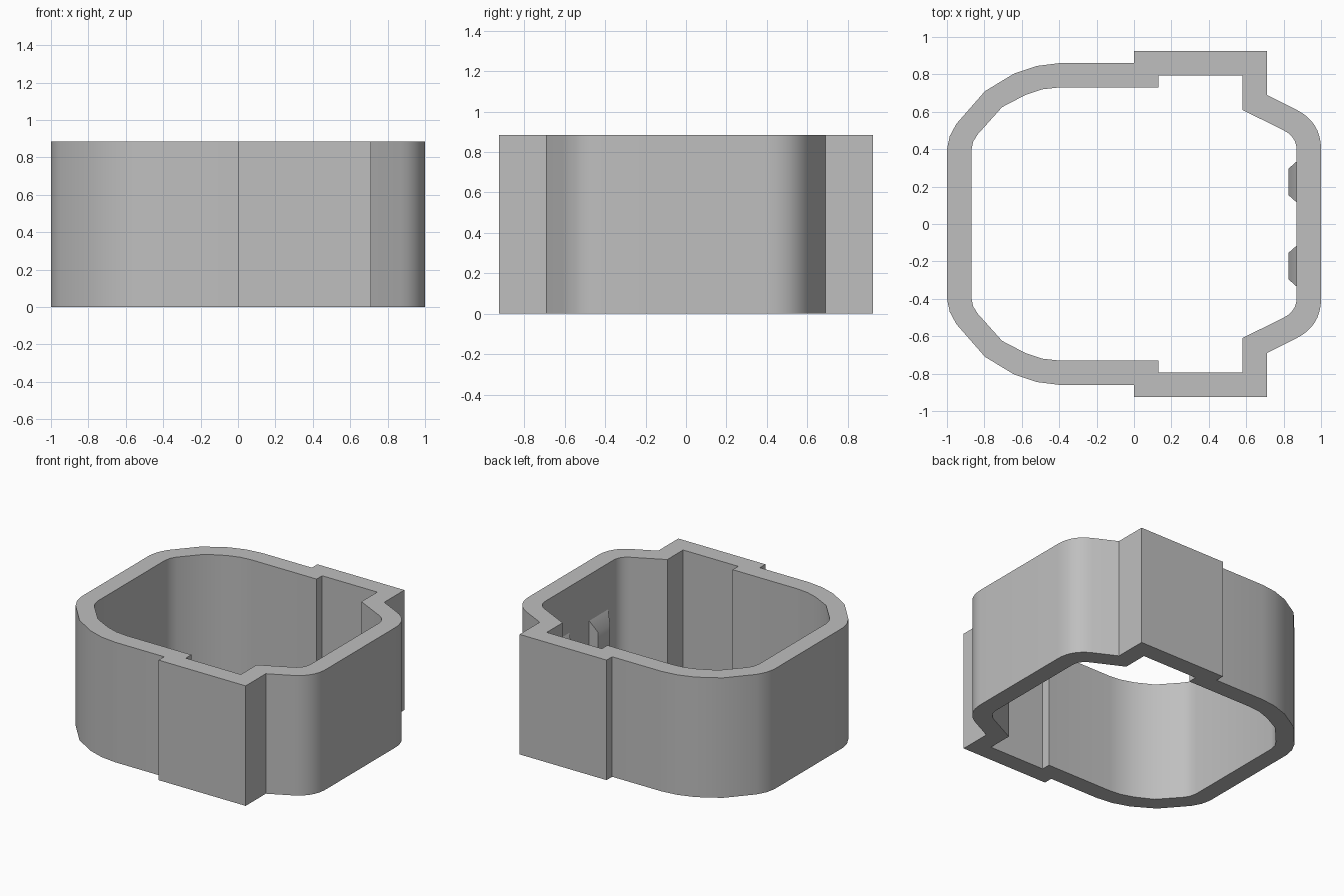
import bpy
import bmesh
from mathutils import Vector

HEIGHT = 0.885

cube = bpy.data.objects.get("Cube")
if cube:
    bpy.data.objects.remove(cube, do_unlink=True)

grey = bpy.data.materials.new("plain grey")
grey.use_nodes = True
colour = (0.52, 0.52, 0.52, 1)
grey.diffuse_color = colour
grey.node_tree.nodes["Principled BSDF"].inputs["Base Color"].default_value = colour


def finish(name, bm):
    """Turn a bmesh into a grey object with smooth curves and sharp edges."""
    bmesh.ops.recalc_face_normals(bm, faces=bm.faces)
    mesh = bpy.data.meshes.new(name)
    bm.to_mesh(mesh)
    bm.free()
    mesh.materials.append(grey)
    obj = bpy.data.objects.new(name, mesh)
    bpy.context.collection.objects.link(obj)
    bpy.ops.object.select_all(action="DESELECT")
    obj.select_set(True)
    bpy.context.view_layer.objects.active = obj
    bpy.ops.object.shade_smooth_by_angle()
    return obj


def rounded(start, corner, end, steps=8):
    """Points of a rounded corner, from start to end."""
    a, b, c = Vector(start), Vector(corner), Vector(end)
    return [tuple(a.lerp(b, i / steps).lerp(b.lerp(c, i / steps), i / steps))
            for i in range(steps + 1)]


def closed(half):
    """Mirror a half outline across y = 0."""
    return half + [(x, -y) for x, y in reversed(half)]


# Wall outlines: rounded nose, side box, long curved end
outer = closed(rounded((1, 0.40), (1, 0.545), (0.87, 0.61)) + [
    (0.71, 0.69), (0.71, 0.925), (0, 0.925), (0, 0.86),
    (-0.40, 0.86), (-0.52, 0.845), (-0.64, 0.805), (-0.797, 0.71),
    (-0.95, 0.535), (-0.985, 0.47), (-1, 0.40)])
inner = closed(rounded((0.87, 0.39), (0.87, 0.465), (0.803, 0.499)) + [
    (0.58, 0.61), (0.58, 0.795), (0.13, 0.795), (0.13, 0.73),
    (-0.40, 0.73), (-0.49, 0.72), (-0.58, 0.69), (-0.705, 0.625),
    (-0.835, 0.48), (-0.86, 0.44), (-0.87, 0.39)])

# Wall ring: flat ring between the outlines, extruded upward
bm = bmesh.new()
loops = [[bm.verts.new((x, y, 0)) for x, y in line] for line in (outer, inner)]
count = len(outer)
for i in range(count):
    j = (i + 1) % count
    bm.faces.new((loops[0][i], loops[0][j], loops[1][j], loops[1][i]))
top = bmesh.ops.extrude_face_region(bm, geom=bm.faces[:], use_keep_orig=True)
bmesh.ops.translate(bm, vec=(0, 0, HEIGHT),
                    verts=[v for v in top["geom"] if isinstance(v, bmesh.types.BMVert)])
finish("wall_ring", bm)

# Two tapered catches on the inside of the nose
for name, centre in (("left_catch", -0.225), ("right_catch", 0.225)):
    bm = bmesh.new()
    bmesh.ops.create_cube(bm, size=2)
    for v in bm.verts:
        at_wall = v.co.x > 0
        half_width, low, high = (0.11, 0.21, 0.545) if at_wall else (0.07, 0.31, 0.455)
        v.co = (0.87 if at_wall else 0.825,
                centre + half_width * v.co.y,
                high if v.co.z > 0 else low)
    finish(name, bm)
